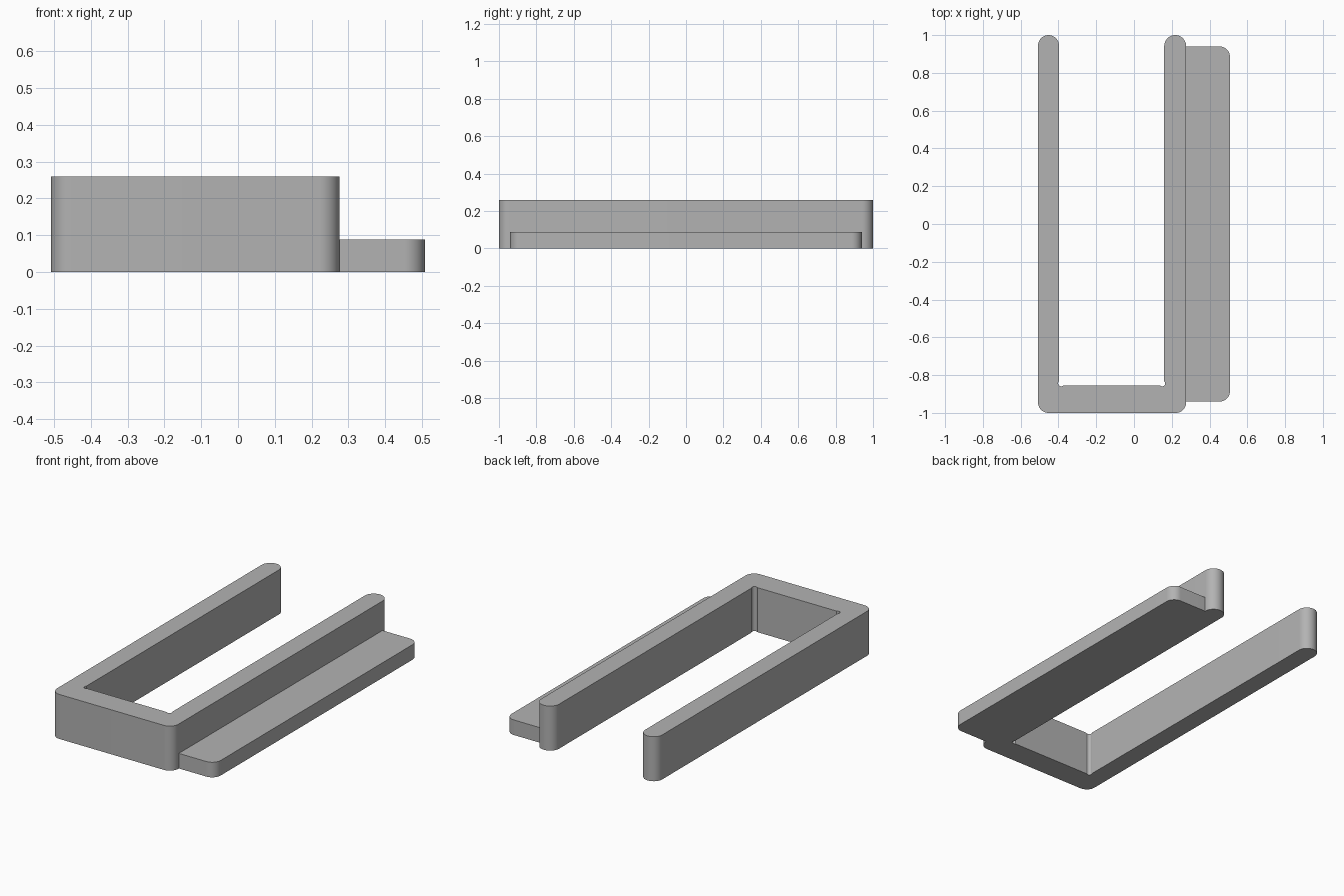
import bpy, bmesh
from math import sin, cos, radians, sqrt

cube = bpy.data.objects.get("Cube")
if cube:
    bpy.data.objects.remove(cube, do_unlink=True)

grey = bpy.data.materials.new("plain grey")
grey.use_nodes = True
colour = (0.45, 0.45, 0.45, 1)
grey.diffuse_color = colour
grey.node_tree.nodes["Principled BSDF"].inputs["Base Color"].default_value = colour


def arc(cx, cy, r, start, end, steps=12):
    """Points along an arc, angles in degrees."""
    angles = [radians(start + (end - start) * i / steps) for i in range(steps + 1)]
    return [(cx + r * cos(a), cy + r * sin(a)) for a in angles]


def extrude_outline(name, outline, height):
    """Solid prism from a counter-clockwise outline, standing on the ground."""
    bm = bmesh.new()
    base = bm.faces.new([bm.verts.new((x, y, 0)) for x, y in outline])
    result = bmesh.ops.extrude_face_region(bm, geom=[base], use_keep_orig=True)
    top = [v for v in result["geom"] if isinstance(v, bmesh.types.BMVert)]
    bmesh.ops.translate(bm, verts=top, vec=(0, 0, height))
    bmesh.ops.recalc_face_normals(bm, faces=bm.faces)
    mesh = bpy.data.meshes.new(name)
    bm.to_mesh(mesh)
    bm.free()
    mesh.materials.append(grey)
    obj = bpy.data.objects.new(name, mesh)
    bpy.context.collection.objects.link(obj)
    bpy.ops.object.select_all(action="DESELECT")
    obj.select_set(True)
    bpy.context.view_layer.objects.active = obj
    bpy.ops.object.shade_smooth_by_angle(angle=radians(30))
    return obj


left, right = -0.508, 0.276            # outer walls of the frame
slot_l, slot_r, slot_y = -0.397, 0.16, -0.855
r = 0.055                              # outer corner rounding
relief = 0.0155                        # slot corner relief holes
d = relief / sqrt(2)

# U-shaped frame: round front corners, round arm tips, relieved slot corners
tip_r, tip_l = (right - slot_r) / 2, (slot_l - left) / 2
frame = (
    arc(left + r, -1 + r, r, 180, 270)
    + arc(right - r, -1 + r, r, 270, 360)
    + arc(right - tip_r, 1 - tip_r, tip_r, 0, 180, 24)
    + arc(slot_r - d, slot_y + d, relief, 45, -135, 16)
    + arc(slot_l + d, slot_y + d, relief, 315, 135, 16)
    + arc(left + tip_l, 1 - tip_l, tip_l, 0, 180, 24)
)
extrude_outline("u_frame", frame, 0.26)

# Low side flange with rounded outer corners
edge, end = 0.508, 0.94
flange = (
    [(right, -end)]
    + arc(edge - r, -end + r, r, 270, 360)
    + arc(edge - r, end - r, r, 0, 90)
    + [(right, end)]
)
extrude_outline("side_flange", flange, 0.088)
